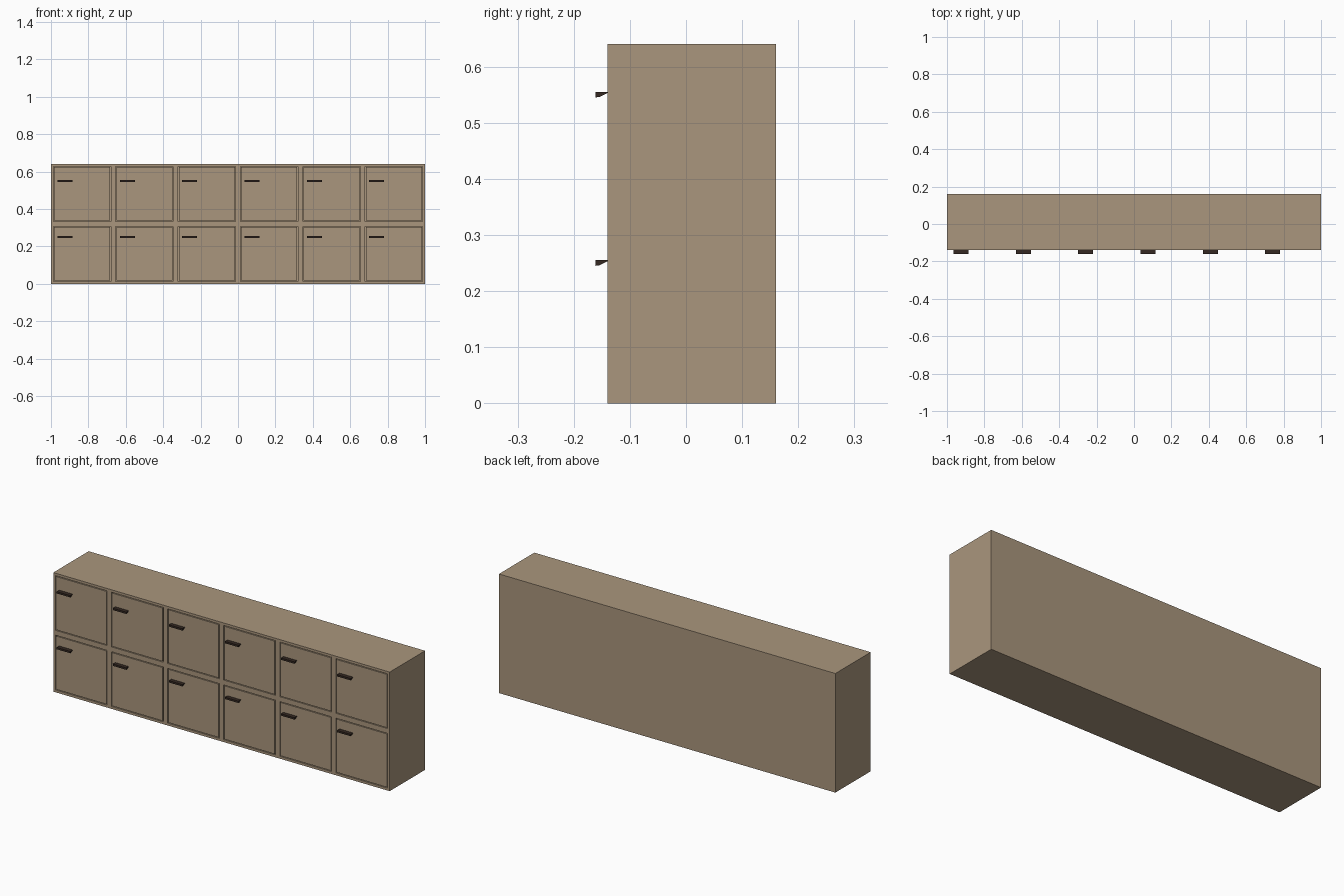
import bpy, bmesh

if "Cube" in bpy.data.objects:
    bpy.data.objects.remove(bpy.data.objects["Cube"])


def material(name, color):
    m = bpy.data.materials.new(name)
    m.diffuse_color = (*color, 1)
    m.use_nodes = True
    m.node_tree.nodes["Principled BSDF"].inputs["Base Color"].default_value = m.diffuse_color
    return m


WOOD = material("tan_wood", (0.40, 0.305, 0.205))
DARK = material("dark_brown", (0.035, 0.022, 0.016))


def prism(name, x0, x1, profile, mat):
    """Extrude a (y, z) profile from x0 to x1."""
    bm = bmesh.new()
    face = bm.faces.new([bm.verts.new((x0, y, z)) for y, z in profile])
    ext = bmesh.ops.extrude_face_region(bm, geom=[face])
    verts = [v for v in ext["geom"] if isinstance(v, bmesh.types.BMVert)]
    bmesh.ops.translate(bm, vec=(x1 - x0, 0, 0), verts=verts)
    bmesh.ops.recalc_face_normals(bm, faces=bm.faces)
    me = bpy.data.meshes.new(name)
    bm.to_mesh(me)
    bm.free()
    me.materials.append(mat)
    ob = bpy.data.objects.new(name, me)
    bpy.context.collection.objects.link(ob)
    return ob


def box(name, x0, x1, y0, y1, z0, z1, mat=WOOD):
    return prism(name, x0, x1, [(y0, z0), (y1, z0), (y1, z1), (y0, z1)], mat)


F, B, H, T = -0.14, 0.16, 0.64, 0.013   # front, back, height, board thickness
COLS, PITCH, GAP = 6, 2 / 6, 0.004

# Outer carcass
box("bottom_board", -1, 1, F, B, 0, T)
box("top_board", -1, 1, F, B, H - T, H)
box("left_side", -1, -1 + T, F, B, T, H - T)
box("right_side", 1 - T, 1, F, B, T, H - T)
box("back_panel", -1 + T, 1 - T, B - T, B, T, H - T)

# Double-thickness dividers and the middle shelf
for c in range(1, COLS):
    x = -1 + c * PITCH
    box("divider", x - T, x + T, F, B - T, T, H - T)
for c in range(COLS):
    x = -1 + c * PITCH
    left, right = x + T, x + PITCH - T
    box("shelf", left, right, F, B - T, H / 2 - T, H / 2 + T)
    for z0, z1, hz in ((T, H / 2 - T, 0.255), (H / 2 + T, H - T, 0.555)):
        # Flush door and its wedge-shaped pull
        box("door", left + GAP, right - GAP, F, F + T, z0 + GAP, z1 - GAP)
        prism("handle", x + 0.035, x + 0.115,
              [(F, hz), (F - 0.021, hz), (F - 0.021, hz - 0.01),
               (F - 0.014, hz - 0.009), (F, hz - 0.002)], DARK)
